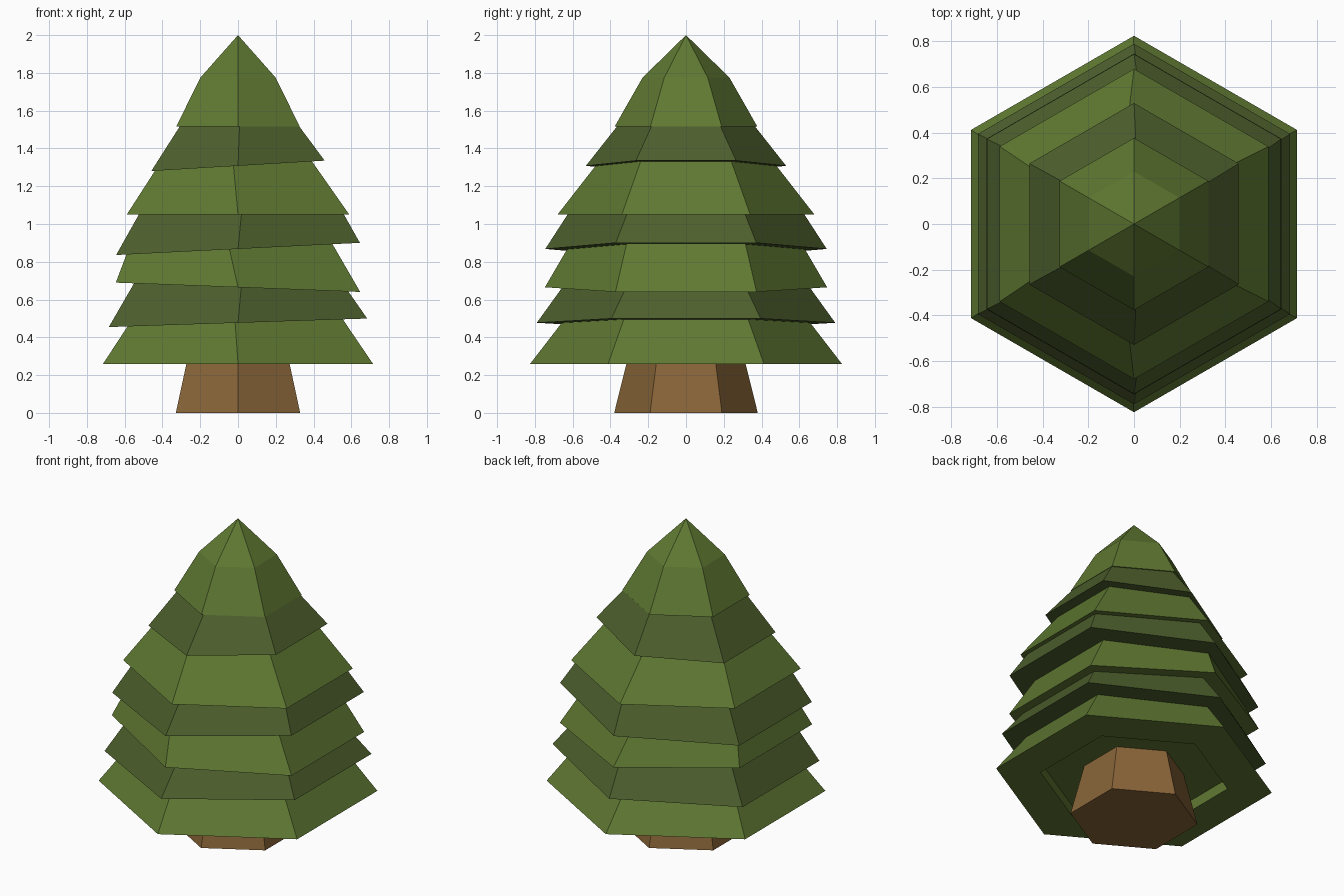
import bpy, bmesh, math

if "Cube" in bpy.data.objects:
    bpy.data.objects.remove(bpy.data.objects["Cube"])

def material(name, color):
    m = bpy.data.materials.new(name)
    m.diffuse_color = (*color, 1)
    m.use_nodes = True
    m.node_tree.nodes["Principled BSDF"].inputs["Base Color"].default_value = m.diffuse_color
    return m

LIGHT = material("light_needles", (0.115, 0.190, 0.032))
DARK = material("dark_needles", (0.075, 0.115, 0.026))
BARK = material("bark", (0.250, 0.130, 0.040))

def stack(name, rings, mat, cap_start=False, cap_end=False):
    """Six-sided skin through rings of (radius, z, tilt along x, x offset)."""
    bm = bmesh.new()
    loops = []
    for r, z, tilt, cx in rings:
        if r == 0:
            loops.append([bm.verts.new((cx, 0, z))] * 6)
            continue
        loop = []
        for k in range(6):
            a = math.pi / 2 + k * math.pi / 3
            x = cx + r * math.cos(a)
            loop.append(bm.verts.new((x, r * math.sin(a), z + tilt * x)))
        loops.append(loop)
    for lo, hi in zip(loops, loops[1:]):
        for k in range(6):
            n = (k + 1) % 6
            corners = [lo[k], lo[n], hi[n], hi[k]]
            bm.faces.new(list(dict.fromkeys(corners)))
    if cap_start:
        bm.faces.new(loops[0][::-1])
    if cap_end:
        bm.faces.new(loops[-1])
    me = bpy.data.meshes.new(name)
    bm.to_mesh(me)
    bm.free()
    me.materials.append(mat)
    ob = bpy.data.objects.new(name, me)
    bpy.context.collection.objects.link(ob)

# Tapered trunk, reaching the recess under the lowest tier
stack("trunk", [(0.38, 0, 0, 0), (0.298, 0.33, 0, 0)], BARK, True, True)

# Branch tiers: rim radius, rim height, rim tilt, top radius, top x offset
tiers = [
    (0.825, 0.26, 0.0, 0.658, -0.015),
    (0.79, 0.477, 0.033, 0.655, 0.017),
    (0.747, 0.665, -0.038, 0.63, -0.045),
    (0.745, 0.868, 0.05, 0.627, 0.018),
    (0.68, 1.05, 0.0, 0.48, -0.024),
    (0.53, 1.308, 0.06, 0.365, 0.008),
    (0.377, 1.517, 0.0, 0.23, 0.0),
]
for i, (r, z, tilt, top_r, top_x) in enumerate(tiers):
    if i == 0:
        # Recessed underside around the trunk
        rings = [(0.56, 0.33, 0, 0), (0.56, z, 0, 0)]
    else:
        # Underside starts where the tier below ends
        below = tiers[i - 1]
        rings = [(below[3], z, tilt, below[4])]
    rings.append((r, z, tilt, 0))
    if i < len(tiers) - 1:
        rings.append((top_r, tiers[i + 1][1], tiers[i + 1][2], top_x))
    else:
        # Pointed crown
        rings += [(top_r, 1.775, 0, 0), (0, 2.0, 0, 0)]
    stack(f"branch_tier_{i + 1}", rings, DARK if i % 2 else LIGHT, cap_start=(i == 0))
